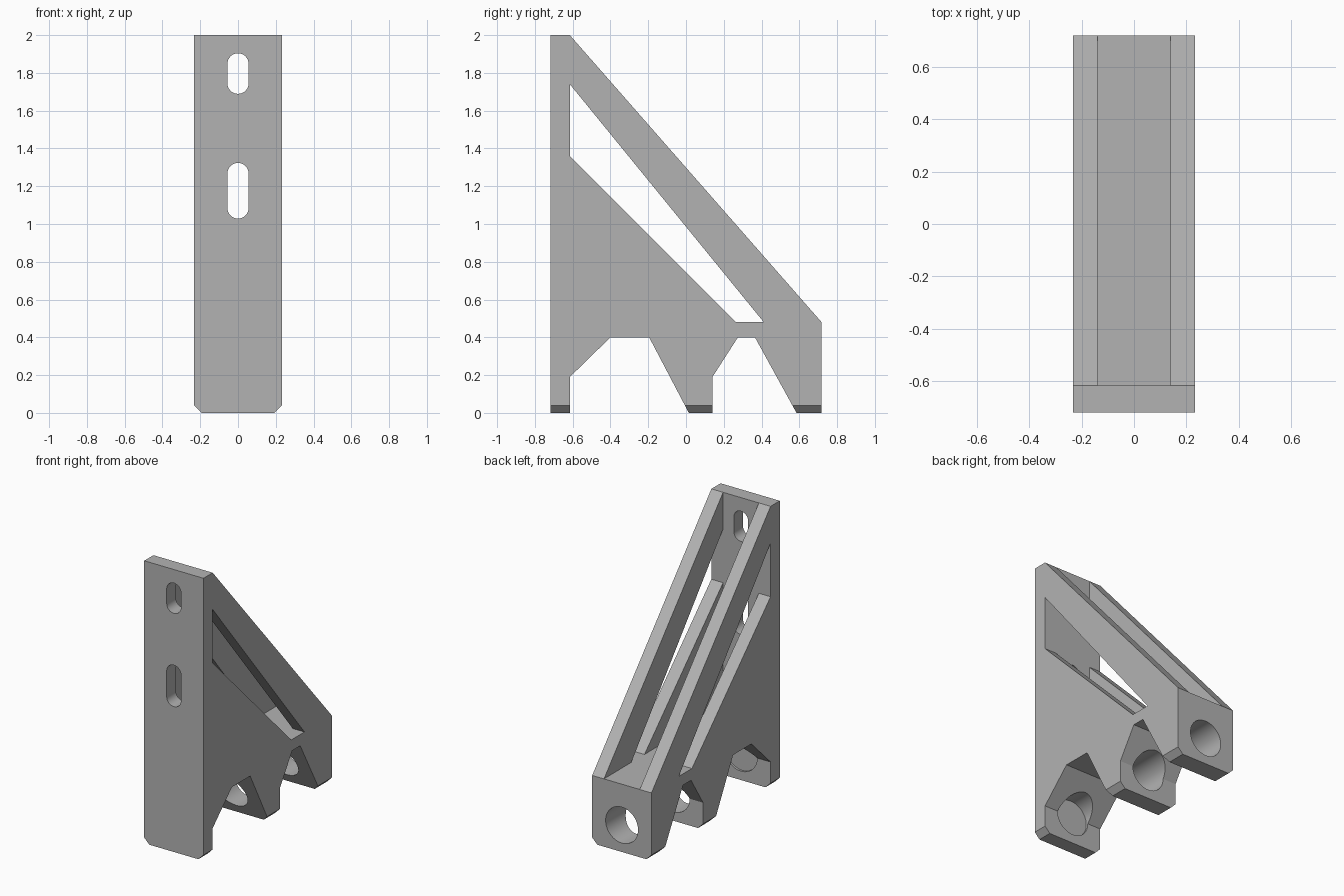
import bpy, bmesh, math
from mathutils import Vector

if "Cube" in bpy.data.objects:
    bpy.data.objects.remove(bpy.data.objects["Cube"])

grey = bpy.data.materials.new("light_grey")
grey.diffuse_color = (0.45, 0.45, 0.45, 1)
grey.use_nodes = True
grey.node_tree.nodes["Principled BSDF"].inputs["Base Color"].default_value = grey.diffuse_color


def prism(name, points, axis, start, end):
    """Extrude a 2D outline along x (points are y, z) or along y (points are x, z)."""
    bm = bmesh.new()
    place = (lambda a, b: (start, a, b)) if axis == "x" else (lambda a, b: (a, start, b))
    face = bm.faces.new([bm.verts.new(place(a, b)) for a, b in points])
    out = bmesh.ops.extrude_face_region(bm, geom=[face])
    move = Vector((end - start, 0, 0) if axis == "x" else (0, end - start, 0))
    verts = [g for g in out["geom"] if isinstance(g, bmesh.types.BMVert)]
    bmesh.ops.translate(bm, vec=move, verts=verts)
    bmesh.ops.recalc_face_normals(bm, faces=bm.faces)
    mesh = bpy.data.meshes.new(name)
    bm.to_mesh(mesh)
    bm.free()
    mesh.materials.append(grey)
    obj = bpy.data.objects.new(name, mesh)
    bpy.context.collection.objects.link(obj)
    return obj


def slot(r, z0, z1, n=16):
    """Outline of an upright rounded slot; equal ends give a circle."""
    arc = [(r * math.cos(math.pi * i / n), r * math.sin(math.pi * i / n)) for i in range(n + 1)]
    if z0 == z1:
        arc.pop()
    return [(x, z1 + z) for x, z in arc] + [(-x, z0 - z) for x, z in arc]


# Bracket side outline: upright plate, sloping back and three feet
W, Y, WALL = 0.232, 0.718, -0.615
outline = [(-Y, 0), (WALL, 0), (WALL, 0.19), (-0.40, 0.40), (-0.195, 0.40),
           (0.015, 0), (0.14, 0), (0.14, 0.19), (0.275, 0.40), (0.365, 0.40),
           (0.585, 0), (Y, 0), (Y, 0.48), (WALL, 2), (-Y, 2)]
bracket = prism("bracket", outline, "x", -W, W)

cutters = [
    # Open channel between the two side walls
    prism("channel_cutter", [(-0.14, 0.48), (0.14, 0.48), (0.14, 2.5), (-0.14, 2.5)], "y", WALL, 1),
    # Long slanted window through both side walls
    prism("window_cutter", [(WALL, 1.74), (WALL, 1.36), (0.265, 0.48), (0.412, 0.48)], "x", -1, 1),
    # Bore through the feet, blind in the front plate
    prism("bore_cutter", slot(0.127, 0.19, 0.19, 24), "y", -0.63, 1),
    # Screw slots in the front plate
    prism("upper_slot_cutter", slot(0.056, 1.745, 1.848), "y", -1, -0.5),
    prism("lower_slot_cutter", slot(0.056, 1.085, 1.267), "y", -1, -0.5),
]
# Chamfers along the lower side edges
for s in (-1, 1):
    cutters.append(prism("chamfer_cutter", [(s * (W - 0.06), -0.02), (s * (W + 0.02), 0.06),
                                            (s * (W + 0.02), -0.02)], "y", -1, 1))

bpy.context.view_layer.objects.active = bracket
for cutter in cutters:
    mod = bracket.modifiers.new("cut", "BOOLEAN")
    mod.operation, mod.solver, mod.object = "DIFFERENCE", "EXACT", cutter
    bpy.ops.object.modifier_apply(modifier=mod.name)
    bpy.data.objects.remove(cutter)

# Smooth bores, sharp edges elsewhere
bracket.select_set(True)
bpy.ops.object.shade_smooth_by_angle(angle=math.radians(25))
